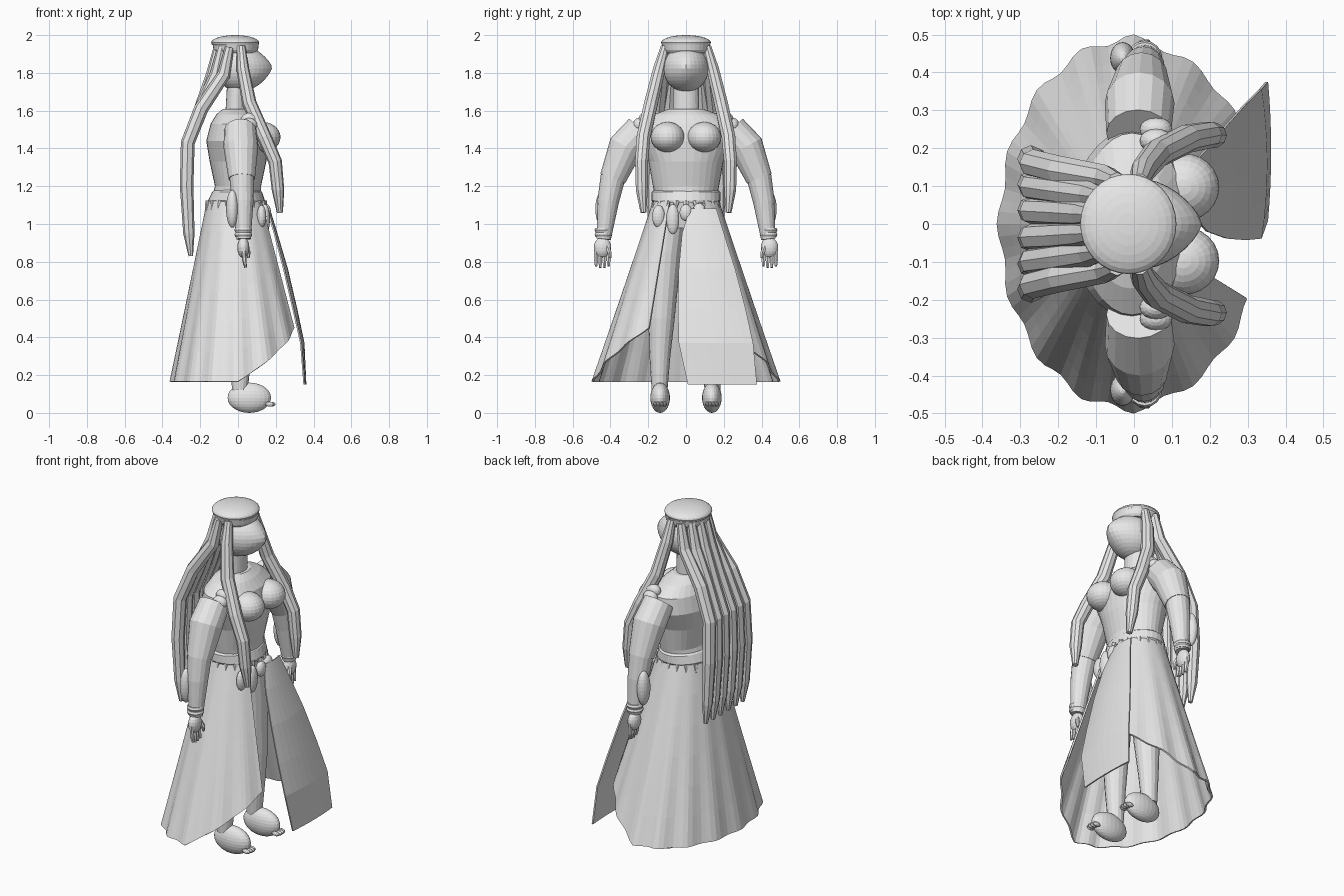
import bpy, bmesh, math
from mathutils import Vector, Matrix

cube = bpy.data.objects.get("Cube")
if cube:
    bpy.data.objects.remove(cube, do_unlink=True)

grey = bpy.data.materials.new("plain_grey")
grey.use_nodes = True
grey.diffuse_color = (0.8, 0.8, 0.8, 1)
grey.node_tree.nodes["Principled BSDF"].inputs["Base Color"].default_value = (0.8, 0.8, 0.8, 1)


def finish(name, bm, thickness=0):
    bmesh.ops.recalc_face_normals(bm, faces=bm.faces)
    mesh = bpy.data.meshes.new(name)
    bm.to_mesh(mesh)
    bm.free()
    mesh.materials.append(grey)
    ob = bpy.data.objects.new(name, mesh)
    bpy.context.collection.objects.link(ob)
    if thickness:
        mod = ob.modifiers.new("thickness", "SOLIDIFY")
        mod.thickness = thickness
        mod.offset = 0
    return ob


def ellipsoid(name, centre, radii, segments=24, rings=14):
    bm = bmesh.new()
    bmesh.ops.create_uvsphere(bm, u_segments=segments, v_segments=rings, radius=1,
                              matrix=Matrix.Translation(centre) @ Matrix.Diagonal((*radii, 1)))
    return finish(name, bm)


def skin(bm, rings, closed=True):
    """Join successive rows of points with quads."""
    rows = [[bm.verts.new(p) for p in ring] for ring in rings]
    for a, b in zip(rows, rows[1:]):
        n = len(a)
        for i in range(n if closed else n - 1):
            j = (i + 1) % n
            bm.faces.new((a[i], a[j], b[j], b[i]))
    return rows


def tube(name, path, radii, sides=8):
    """Capped tube along a path that runs downward, with a radius at each point."""
    pts = [Vector(p) for p in path]
    rings = []
    for i, p in enumerate(pts):
        tangent = pts[min(i + 1, len(pts) - 1)] - pts[max(i - 1, 0)]
        rot = Vector((0, 0, -1)).rotation_difference(tangent)
        rings.append([p + rot @ Vector((radii[i] * math.cos(k * math.tau / sides),
                                        radii[i] * math.sin(k * math.tau / sides), 0))
                      for k in range(sides)])
    bm = bmesh.new()
    rows = skin(bm, rings)
    bm.faces.new(rows[0])
    bm.faces.new(rows[-1])
    return finish(name, bm)


def stack(name, profile, sides=32):
    """Capped body from (z, centre x, x radius, y radius) sections."""
    bm = bmesh.new()
    rows = skin(bm, [[(cx + rx * math.cos(k * math.tau / sides), ry * math.sin(k * math.tau / sides), z)
                      for k in range(sides)] for z, cx, rx, ry in profile])
    bm.faces.new(rows[0])
    bm.faces.new(rows[-1])
    return finish(name, bm)


# Head with the face drawn out to a point
head = ellipsoid("head", (0.005, 0, 1.822), (0.118, 0.12, 0.123), 32, 18)
for v in head.data.vertices:
    if v.co.x > 0.005:
        spread = math.hypot(v.co.y, v.co.z - 1.83)
        v.co.x += 0.06 * max(0, 1 - spread / 0.14)
ellipsoid("cap", (-0.015, 0, 1.96), (0.127, 0.132, 0.04), 32, 14)
stack("headband", [(1.905, -0.012, 0.108, 0.112), (1.92, -0.012, 0.118, 0.122),
                   (1.95, -0.012, 0.122, 0.128)])
stack("neck", [(1.58, -0.012, 0.055, 0.07), (1.74, -0.008, 0.05, 0.068)], 24)

# Torso and belt
stack("torso", [(0.98, 0, 0.10, 0.13), (1.12, -0.01, 0.135, 0.16), (1.2, 0, 0.122, 0.175),
                (1.33, 0, 0.15, 0.198), (1.44, -0.005, 0.163, 0.25), (1.53, -0.005, 0.14, 0.24),
                (1.58, -0.01, 0.105, 0.17), (1.61, -0.01, 0.07, 0.09)])
stack("belt", [(1.11, -0.008, 0.148, 0.172), (1.125, -0.008, 0.15, 0.183),
               (1.17, -0.005, 0.132, 0.182), (1.18, -0.005, 0.12, 0.17)])

for side, s in (("left", 1), ("right", -1)):
    ellipsoid(side + "_breast", (0.13, s * 0.097, 1.46), (0.095, 0.09, 0.08))

    # Sleeve, forearm, wrist rings and hand
    tube(side + "_sleeve", [(0.012, s * 0.238, 1.5), (0.015, s * 0.32, 1.408),
                            (0.02, s * 0.388, 1.24)], [0.085, 0.092, 0.07], 16)
    tube(side + "_forearm", [(0.02, s * 0.384, 1.26), (0.025, s * 0.412, 1.12),
                             (0.03, s * 0.436, 0.92)], [0.067, 0.057, 0.038], 16)
    ellipsoid(side + "_elbow_pad", (-0.03, s * 0.438, 1.08), (0.033, 0.042, 0.1))
    for k in range(2):
        z = 0.943 + 0.025 * k
        tube(side + "_wrist_ring", [(0.028, s * 0.437, z + 0.012), (0.028, s * 0.437, z),
                                    (0.028, s * 0.437, z - 0.012)], [0.042, 0.047, 0.042], 16)
    ellipsoid(side + "_palm", (0.028, s * 0.442, 0.875), (0.032, 0.046, 0.055), 16, 10)
    for k in range(4):
        y = 0.41 + 0.022 * k
        drop = 0.765 + 0.008 * abs(k - 1.5)
        tube(side + "_finger", [(0.03, s * y, 0.87), (0.033, s * y, 0.81), (0.04, s * y, drop)],
             [0.012, 0.012, 0.007], 6)
    tube(side + "_thumb", [(0.04, s * 0.42, 0.89), (0.055, s * 0.405, 0.85), (0.055, s * 0.4, 0.82)],
         [0.013, 0.012, 0.007], 6)

    # Shoulder beads
    for y, z in ((0.25, 1.525), (0.22, 1.552)):
        ellipsoid(side + "_shoulder_bead", (0.058, s * y, z), (0.043, 0.032, 0.036), 16, 10)

    # Leg, foot and toes
    tube(side + "_leg", [(0.02, s * 0.085, 1.05), (0.02, s * 0.11, 0.85), (0.02, s * 0.13, 0.5),
                         (0.015, s * 0.138, 0.3), (0.01, s * 0.14, 0.12)],
         [0.085, 0.085, 0.07, 0.055, 0.042], 16)
    ellipsoid(side + "_foot", (0.06, s * 0.137, 0.08), (0.115, 0.052, 0.08))
    for k in range(4):
        ellipsoid(side + "_toe", (0.168 + 0.006 * (1.5 - abs(k - 1.5)), s * (0.112 + 0.017 * k), 0.046),
                  (0.026, 0.011, 0.013), 10, 6)

    # Front lock of hair
    tube(side + "_front_lock", [(0.015, s * 0.11, 1.94), (0.025, s * 0.142, 1.82), (0.06, s * 0.185, 1.64),
                                (0.14, s * 0.225, 1.46), (0.197, s * 0.235, 1.33),
                                (0.212, s * 0.234, 1.18), (0.222, s * 0.225, 1.06)],
         [0.024, 0.034, 0.038, 0.038, 0.036, 0.033, 0.016], 10)

    # Back locks of hair, fanned out
    for x0, y0, y1 in ((-0.105, 0.025, 0.037), (-0.085, 0.072, 0.105), (-0.045, 0.112, 0.172)):
        lerp = lambda t: s * (y0 + (y1 - y0) * t)
        tube(side + "_back_lock", [(x0, lerp(0), 1.935), (x0 - 0.03, lerp(0.15), 1.79),
                                   (-0.195, lerp(0.5), 1.61), (-0.266, lerp(0.8), 1.43),
                                   (-0.272, lerp(1), 1.2), (-0.26, lerp(1), 0.95),
                                   (-0.25, lerp(1), 0.83)],
             [0.024, 0.035, 0.038, 0.037, 0.036, 0.03, 0.012])

# Skirt, open at the front, with a waved hem that rises to the front corners
columns, levels = 80, 6
opening = math.radians(30)
rings = []
for r in range(levels + 1):
    row = []
    for c in range(columns + 1):
        a = opening + (math.tau - 2 * opening) * c / columns
        off = min(a, math.tau - a)
        hem = 0.165 + 0.285 * max(0, 1 - (off - opening) / (math.pi / 2 - opening))
        z = 1.12 + (hem - 1.12) * r / levels
        t = (1.12 - z) / 0.955
        rx = 0.15 + ((0.43 if math.cos(a) > 0 else 0.35) - 0.15) * t
        ry = 0.17 + 0.315 * t
        wave = 1 + 0.022 * t * math.cos(16 * a)
        row.append((rx * wave * math.cos(a) - 0.01 * (1 - t), ry * wave * math.sin(a), z))
    rings.append(row)
bm = bmesh.new()
skin(bm, rings, closed=False)
finish("skirt", bm, 0.01)

# Long front panel, slightly bowed forward
bm = bmesh.new()
skin(bm, [[(x + bow * (1 - (k / 4 - 1) ** 2), y0 + (y1 - y0) * k / 8, z) for k in range(9)]
          for z, x, y0, y1, bow in (
    (1.08, 0.155, 0.02, 0.16, 0.01), (0.95, 0.193, -0.02, 0.2, 0.012), (0.76, 0.243, -0.038, 0.26, 0.018),
    (0.55, 0.292, -0.042, 0.315, 0.018), (0.37, 0.333, -0.038, 0.355, 0.015),
    (0.15, 0.35, 0.01, 0.375, 0.008))], closed=False)
finish("front_panel", bm, 0.008)

# Hanging drops at the front and small points under the belt
for y, z, h in ((-0.145, 1.04, 0.06), (-0.07, 1.025, 0.08), (0.0, 1.06, 0.045), (0.07, 1.07, 0.04)):
    ellipsoid("belt_drop", (0.15 - 1.2 * y * y, y, z), (0.025, 0.034, h), 16, 10)
for k in range(20):
    a = math.tau * k / 20
    x, y = 0.145 * math.cos(a), 0.165 * math.sin(a)
    tube("belt_point", [(x - 0.01, y, 1.12), (x * 1.12 - 0.01, y * 1.12, 1.07)], [0.018, 0.004], 6)
